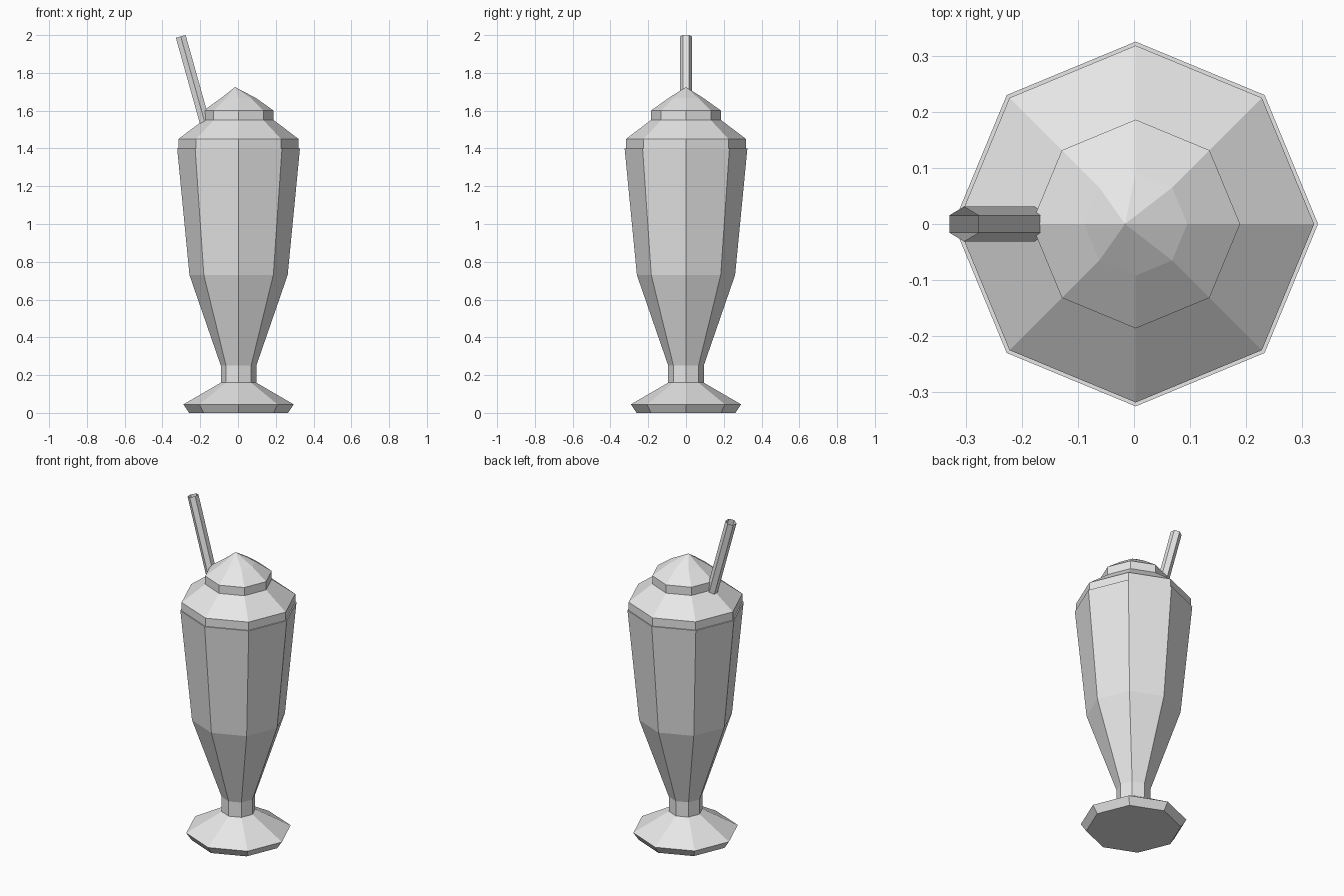
import bpy
import bmesh
from math import cos, sin, tau
from mathutils import Vector

default = bpy.data.objects.get("Cube")
if default:
    bpy.data.objects.remove(default, do_unlink=True)

# Single flat colour
grey = bpy.data.materials.new("pale_grey")
grey.use_nodes = True
colour = (0.8, 0.8, 0.8, 1)
grey.diffuse_color = colour
grey.node_tree.nodes["Principled BSDF"].inputs["Base Color"].default_value = colour

CENTRE = 0.003


def finish(name, bm):
    mesh = bpy.data.meshes.new(name)
    bm.to_mesh(mesh)
    bm.free()
    mesh.materials.append(grey)
    obj = bpy.data.objects.new(name, mesh)
    bpy.context.collection.objects.link(obj)
    return obj


def lathe(name, profile, tip=None, sides=8):
    """Closed solid of stacked rings (radius, height), ending flat or in a tip."""
    bm = bmesh.new()
    rings = [[bm.verts.new((CENTRE + r * cos(tau * i / sides), r * sin(tau * i / sides), z))
              for i in range(sides)] for r, z in profile]
    for low, high in zip(rings, rings[1:]):
        for i in range(sides):
            j = (i + 1) % sides
            bm.faces.new((low[i], low[j], high[j], high[i]))
    bm.faces.new(rings[0][::-1])
    if tip:
        point = bm.verts.new(tip)
        for i in range(sides):
            bm.faces.new((rings[-1][i], rings[-1][(i + 1) % sides], point))
    else:
        bm.faces.new(rings[-1])
    return finish(name, bm)


# Footed glass
lathe("glass", [(0.262, 0), (0.292, 0.045), (0.094, 0.16), (0.094, 0.25),
                (0.26, 0.73), (0.325, 1.4)])

# Cream layer and off-centre peaked dollop
lathe("cream_layer", [(0.318, 1.4), (0.318, 1.45), (0.186, 1.55)])
lathe("cream_dollop", [(0.186, 1.55), (0.186, 1.6), (0.092, 1.667)],
      tip=(-0.016, 0, 1.725))

# Leaning open-ended straw
top = Vector((-0.303, 0, 1.993))
bottom = Vector((-0.165, 0, 1.5))
axis = top - bottom
bm = bmesh.new()
bmesh.ops.create_cone(bm, segments=6, radius1=0.031, radius2=0.031,
                      depth=axis.length, cap_ends=False)
for v in bm.verts:
    # keep two straw corners on the y axis, flats towards x
    angle = round((v.co.to_2d().angle_signed(Vector((0, 1)))) / (tau / 6)) * tau / 6
    v.co.x, v.co.y = -0.031 * sin(angle), 0.031 * cos(angle)
straw = finish("straw", bm)
straw.location = (top + bottom) / 2
straw.rotation_euler.y = -Vector((axis.z, -axis.x)).angle(Vector((1, 0)))
